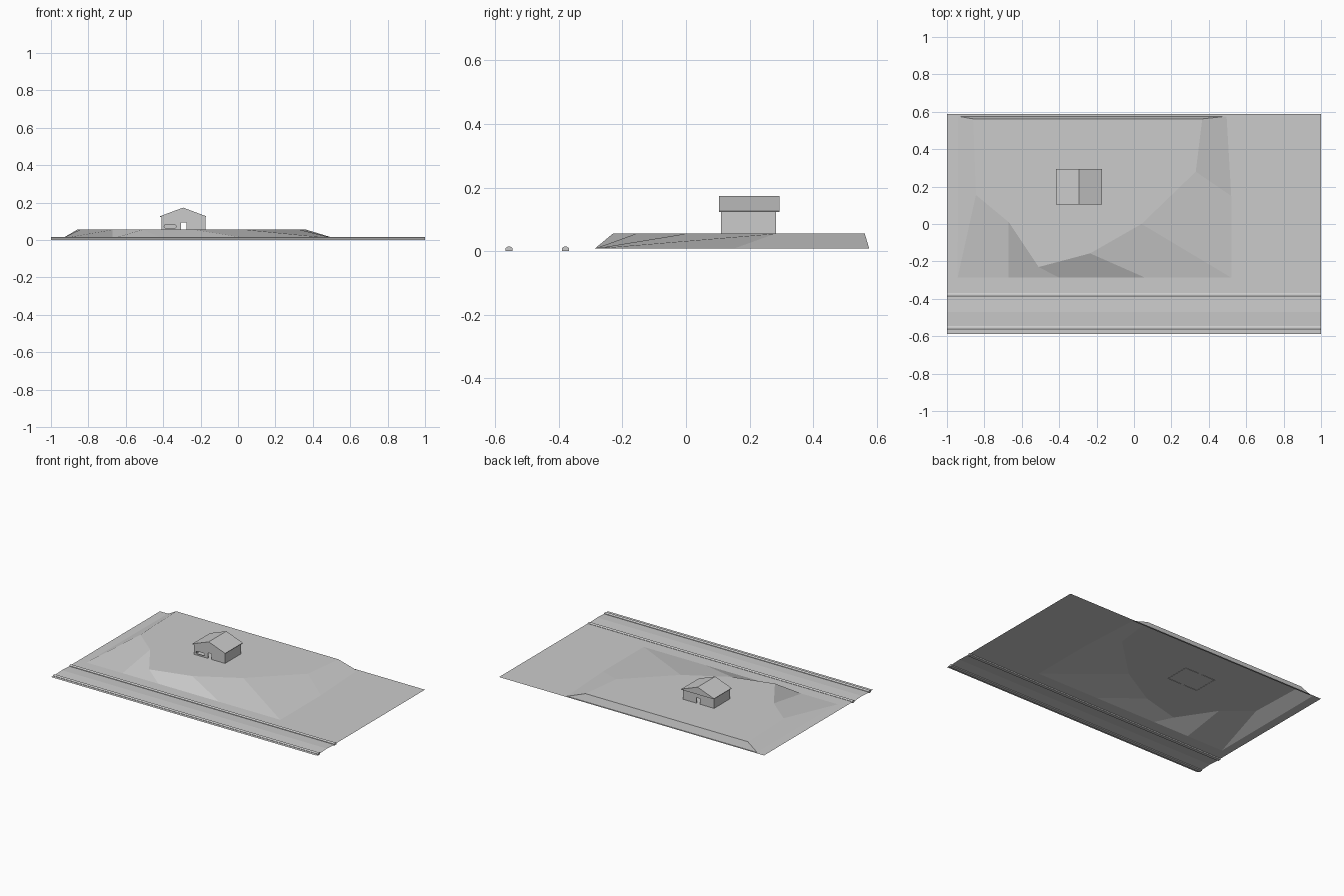
import bpy, bmesh, math

if "Cube" in bpy.data.objects:
    bpy.data.objects.remove(bpy.data.objects["Cube"])

grey = bpy.data.materials.new("light_grey")
grey.diffuse_color = (0.6, 0.6, 0.6, 1)
grey.use_nodes = True
grey.node_tree.nodes["Principled BSDF"].inputs["Base Color"].default_value = grey.diffuse_color


def finish(bm, name, closed=True):
    if closed:
        bmesh.ops.recalc_face_normals(bm, faces=bm.faces)
    me = bpy.data.meshes.new(name)
    bm.to_mesh(me)
    bm.free()
    me.materials.append(grey)
    ob = bpy.data.objects.new(name, me)
    bpy.context.collection.objects.link(ob)
    return ob


def prism(name, profile, axis, a, b):
    """Extrude a 2D profile along x (profile y,z) or y (profile x,z)."""
    bm = bmesh.new()
    place = (lambda p, t: (t, p[0], p[1])) if axis == 'x' else (lambda p, t: (p[0], t, p[1]))
    face = bm.faces.new([bm.verts.new(place(p, a)) for p in profile])
    ext = bmesh.ops.extrude_face_region(bm, geom=[face])
    d = (b - a, 0, 0) if axis == 'x' else (0, b - a, 0)
    bmesh.ops.translate(bm, vec=d, verts=[v for v in ext["geom"] if isinstance(v, bmesh.types.BMVert)])
    if face.is_valid and len(bm.faces) == len(profile) + 1:
        bm.faces.new([v for v in face.verts])
    return finish(bm, name)


def rect(u0, u1, v0, v1):
    return [(u0, v0), (u1, v0), (u1, v1), (u0, v1)]


def strip(name, points):
    """Open sheet along x following (y, z) points."""
    bm = bmesh.new()
    rows = [[bm.verts.new((x, y, z)) for x in (-1, 1)] for y, z in points]
    for p, q in zip(rows, rows[1:]):
        bm.faces.new((p[0], p[1], q[1], q[0]))
    return finish(bm, name, False)


# terrain: flat yard, sloped banks and plateau as three matching rings
GROUND, TOP = 0.008, 0.055
top = [(-.86, .562), (-.845, .155), (-.67, .01), (-.51, -.23),
       (-.235, -.157), (.04, 0), (.33, .28), (.365, .562)]
foot = [(-.94, .576), (-.943, -.287), (-.67, -.287), (-.40, -.287),
        (.06, -.287), (.52, -.287), (.52, .15), (.495, .576)]
border = [(-1, .587), (-1, -.38), (-.67, -.38), (-.40, -.38),
          (.06, -.38), (1, -.38), (1, .15), (1, .587)]
bm = bmesh.new()
rings = [[bm.verts.new((x, y, z)) for x, y in ring]
         for ring, z in ((border, GROUND), (foot, GROUND), (top, TOP))]
for lo, hi in zip(rings, rings[1:]):
    for i in range(8):
        j = (i + 1) % 8
        bm.faces.new((lo[i], lo[j], hi[j], hi[i]))
bm.faces.new(rings[2])
finish(bm, "terrain", False)

# road with slight camber, and the verge in front of it
strip("road", [(-.55, .006), (-.47, .010), (-.385, .006)])
strip("front_verge", [(-.587, GROUND), (-.56, GROUND)])

# kerbs with chamfered tops
for name, y in (("front_kerb", -.556), ("back_kerb", -.379)):
    prism(name, [(y - .011, 0), (y + .011, 0), (y + .011, .010),
                 (y + .003, .015), (y - .003, .015), (y - .011, .010)], 'x', -1, 1)

# house walls, hollowed, with a doorway through both ends and a rounded window
walls = prism("house_walls", rect(-.41, -.175, TOP - .002, .126), 'y', .11, .283)
r, cz = .0085, .073
pill = [(cx + r * math.cos(a), cz + r * math.sin(a))
        for cx, s in ((-.339, -90), (-.386, 90))
        for a in (math.radians(s + 30 * k) for k in range(7))]
cutters = [
    prism("room_cutter", rect(-.404, -.181, .04, .14), 'y', .116, .277),
    prism("door_cutter", rect(-.304, -.276, .04, .093), 'y', .09, .30),
    prism("window_cutter", pill, 'y', .09, .15),
]
for c in cutters:
    c.hide_render = True
    c.hide_viewport = True
    m = walls.modifiers.new(c.name, 'BOOLEAN')
    m.operation = 'DIFFERENCE'
    m.solver = 'EXACT'
    m.object = c

# gable roof
prism("house_roof", [(-.417, .123), (-.17, .123), (-.17, .127),
                     (-.2935, .173), (-.417, .127)], 'y', .104, .294)
